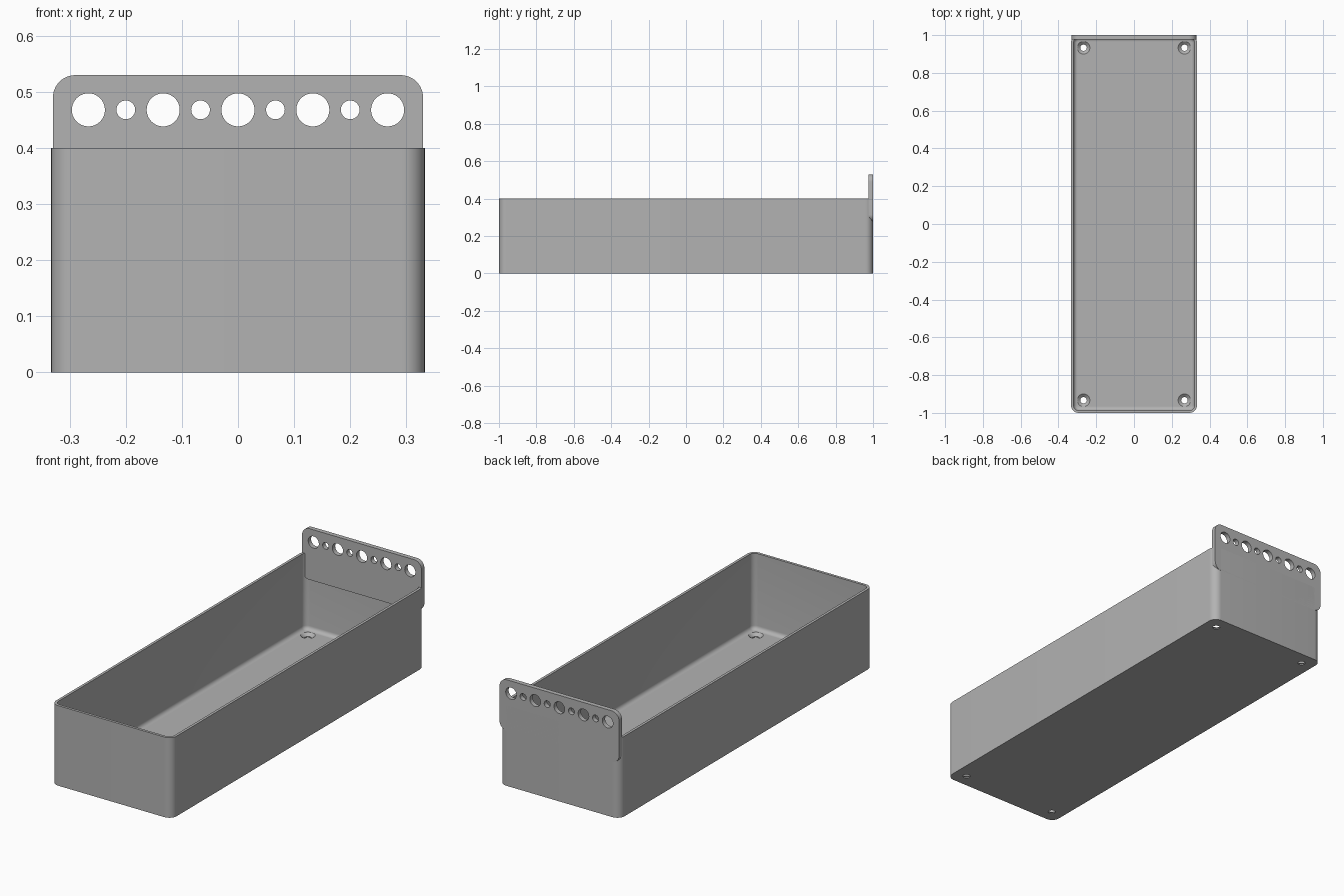
import bpy, bmesh, math
from mathutils import Matrix, Vector

cube = bpy.data.objects.get("Cube")
if cube:
    bpy.data.objects.remove(cube, do_unlink=True)

HALF_X, HALF_Y, HEIGHT = 0.333, 1.0, 0.4
RADIUS, WALL, FLOOR, FILLET = 0.04, 0.0133, 0.02, 0.02

grey = bpy.data.materials.new("plain grey")
grey.use_nodes = True
colour = (0.45, 0.45, 0.45, 1)
grey.diffuse_color = colour
grey.node_tree.nodes["Principled BSDF"].inputs["Base Color"].default_value = colour


def rounded_rect(hx, hy, r, steps=10):
    """Outline of a rounded rectangle, anticlockwise."""
    points = []
    for quarter, (sx, sy) in enumerate(((1, 1), (-1, 1), (-1, -1), (1, -1))):
        for i in range(steps + 1):
            a = math.pi / 2 * (quarter + i / steps)
            points.append((sx * (hx - r) + r * math.cos(a),
                           sy * (hy - r) + r * math.sin(a)))
    return points


def loft(name, sections):
    """Closed solid through a list of (outline, height) sections."""
    bm = bmesh.new()
    rings = [[bm.verts.new((x, y, z)) for x, y in outline] for outline, z in sections]
    for a, b in zip(rings, rings[1:]):
        for i in range(len(a)):
            j = (i + 1) % len(a)
            bm.faces.new((a[i], a[j], b[j], b[i]))
    bm.faces.new(rings[0][::-1])
    bm.faces.new(rings[-1])
    bmesh.ops.recalc_face_normals(bm, faces=bm.faces)
    mesh = bpy.data.meshes.new(name)
    bm.to_mesh(mesh)
    bm.free()
    mesh.materials.append(grey)
    obj = bpy.data.objects.new(name, mesh)
    bpy.context.collection.objects.link(obj)
    return obj


def circle(r, cx=0, cy=0, n=40):
    return [(cx + r * math.cos(2 * math.pi * i / n),
             cy + r * math.sin(2 * math.pi * i / n)) for i in range(n)]


def cut(obj, cutters):
    """Subtract the cutters, bake the result and remove them."""
    for c in cutters:
        mod = obj.modifiers.new("hole", 'BOOLEAN')
        mod.operation, mod.solver, mod.object = 'DIFFERENCE', 'EXACT', c
        c.hide_render = True
    bpy.context.view_layer.update()
    graph = bpy.context.evaluated_depsgraph_get()
    baked = bpy.data.meshes.new_from_object(obj.evaluated_get(graph))
    obj.modifiers.clear()
    obj.data = baked
    for c in cutters:
        bpy.data.objects.remove(c, do_unlink=True)


def smooth(obj):
    bpy.ops.object.select_all(action='DESELECT')
    obj.select_set(True)
    bpy.context.view_layer.objects.active = obj
    bpy.ops.object.shade_smooth_by_angle(angle=math.radians(30))


# Open tray: outer wall, rim, inner wall, filleted floor
outer = rounded_rect(HALF_X, HALF_Y, RADIUS)
sections = [(outer, 0), (outer, HEIGHT)]
inner_x, inner_y, inner_r = HALF_X - WALL, HALF_Y - WALL, RADIUS - WALL
sections.append((rounded_rect(inner_x, inner_y, inner_r), HEIGHT))
for i in range(7):
    a = math.pi / 2 * i / 6
    inset = FILLET * (1 - math.cos(a))
    sections.append((rounded_rect(inner_x - inset, inner_y - inset, inner_r - inset),
                     FLOOR + FILLET * (1 - math.sin(a))))
tray = loft("tray", sections)

# Countersunk screw holes in the floor corners
sinks = []
for sx in (-1, 1):
    for sy in (-1, 1):
        x, y = sx * 0.267, sy * 0.933
        small, wide = circle(0.017, x, y), circle(0.0335, x, y)
        sinks.append(loft("screw_hole_cutter", [
            (small, -0.02), (small, 0.006), (wide, FLOOR), (wide, FLOOR + 0.03)]))
cut(tray, sinks)
smooth(tray)

# Upright hanging plate with alternating large and small holes
PLATE_LOW, PLATE_TOP, PLATE_THICK = 0.275, 0.53, 0.023
outline = rounded_rect(0.33, (PLATE_TOP - PLATE_LOW) / 2, RADIUS)
plate = loft("hanging_plate", [(outline, 0), (outline, PLATE_THICK)])
upright = (Matrix.Translation(Vector((0, HALF_Y, (PLATE_LOW + PLATE_TOP) / 2)))
           @ Matrix.Rotation(math.pi / 2, 4, 'X'))
plate.data.transform(upright)
drills = []
for i in range(-4, 5):
    ring = circle(0.0295 if i % 2 == 0 else 0.0167, i * 0.0667)
    drill = loft("plate_hole_cutter", [(ring, -0.05), (ring, 0.08)])
    drill.data.transform(Matrix.Translation(Vector((0, HALF_Y, 0.468)))
                         @ Matrix.Rotation(math.pi / 2, 4, 'X'))
    drills.append(drill)
cut(plate, drills)
smooth(plate)
